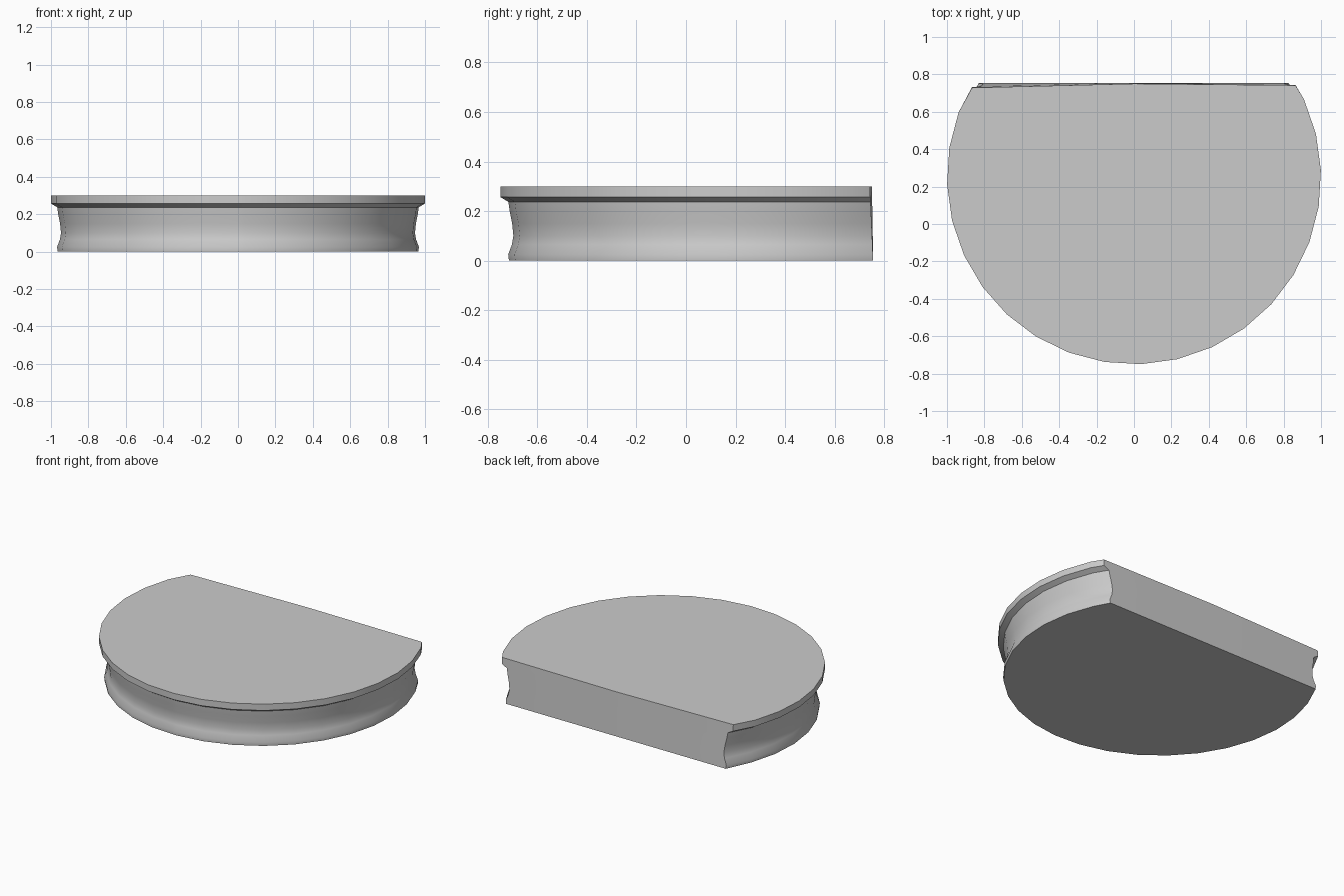
import bpy, bmesh, math
from mathutils import Vector, Matrix

cube = bpy.data.objects.get("Cube")
if cube:
    bpy.data.objects.remove(cube, do_unlink=True)

grey = bpy.data.materials.new("plain grey")
grey.use_nodes = True
colour = (0.6, 0.6, 0.6, 1)
grey.diffuse_color = colour
grey.node_tree.nodes["Principled BSDF"].inputs["Base Color"].default_value = colour

SIDES = 32
CENTRE_Y = 0.25
BACK_Y = 0.745
TOP = 0.3
# Radius and height: base edge, hollow groove, sloping underside, top rim
profile = [(0.965, 0), (0.968, 0.025), (0.953, 0.065), (0.947, 0.1),
           (0.952, 0.15), (0.962, 0.2), (0.967, 0.237), (1.0, 0.257), (1.0, TOP)]

# Turned disc
bm = bmesh.new()
turn = math.radians(2.2) - math.pi / 2
rings = []
for radius, z in profile:
    ring = []
    for i in range(SIDES):
        a = turn + math.tau * i / SIDES
        ring.append(bm.verts.new((radius * math.cos(a), CENTRE_Y + radius * math.sin(a), z)))
    rings.append(ring)
for low, high in zip(rings, rings[1:]):
    for i in range(SIDES):
        j = (i + 1) % SIDES
        bm.faces.new((low[i], low[j], high[j], high[i]))
bm.faces.new(rings[0][::-1])
bm.faces.new(rings[-1])

# Straight back, cut off and closed
def cut(point, normal, clear):
    geom = bm.verts[:] + bm.edges[:] + bm.faces[:]
    return bmesh.ops.bisect_plane(bm, geom=geom, plane_co=point, plane_no=normal,
                                  clear_outer=clear)["geom_cut"]

edges = [g for g in cut((0, BACK_Y, 0), (0, 1, 0), True) if isinstance(g, bmesh.types.BMEdge)]
bmesh.ops.contextual_create(bm, geom=edges)
cut((0, 0, 0), (1, 0, 0), False)

# Back leans in slightly toward the top corners
for v in bm.verts:
    if abs(v.co.y - BACK_Y) < 1e-4:
        t = v.co.z / TOP
        slope = 0.025 if v.co.x < 0 else 0.01
        v.co.y = 0.755 - t * (0.005 + slope * abs(v.co.x))

bmesh.ops.recalc_face_normals(bm, faces=bm.faces)
mesh = bpy.data.meshes.new("cut_disc_base")
bm.to_mesh(mesh)
bm.free()
mesh.materials.append(grey)
base = bpy.data.objects.new("cut_disc_base", mesh)
bpy.context.collection.objects.link(base)
bpy.ops.object.select_all(action="DESELECT")
base.select_set(True)
bpy.context.view_layer.objects.active = base
bpy.ops.object.shade_smooth_by_angle(angle=math.radians(30))
